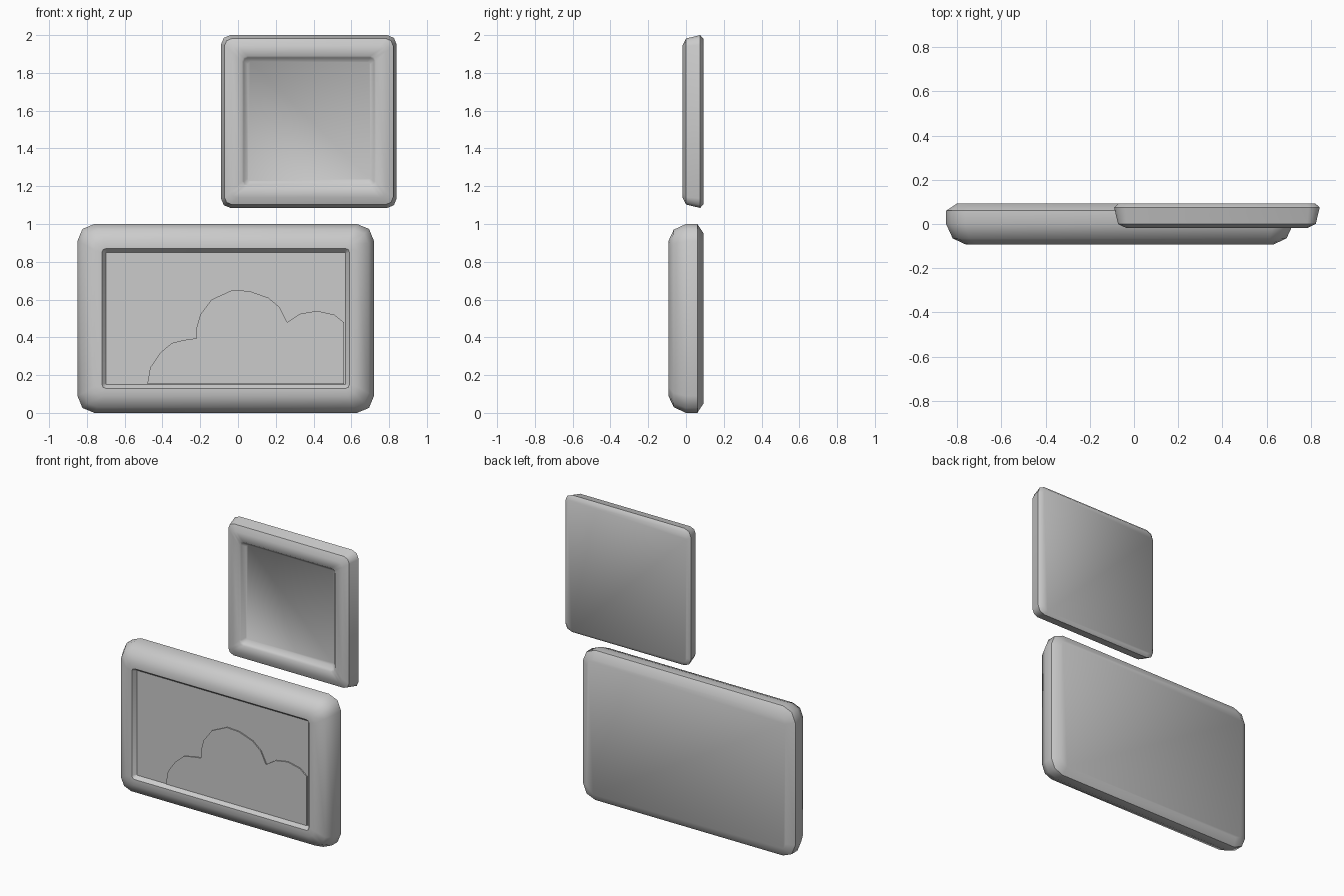
import bpy
import bmesh
from math import cos, sin, pi, radians

cube = bpy.data.objects.get("Cube")
if cube:
    bpy.data.objects.remove(cube, do_unlink=True)

GREY = (0.6, 0.6, 0.6, 1)
grey = bpy.data.materials.new("plain_grey")
grey.use_nodes = True
grey.diffuse_color = GREY
grey.node_tree.nodes["Principled BSDF"].inputs["Base Color"].default_value = GREY


def rounded_ring(bm, box, inset, radius, y, steps=2):
    """Ring of vertices round a rectangle in the xz plane."""
    x0, x1, z0, z1 = box
    cx, cz = (x0 + x1) / 2, (z0 + z1) / 2
    half_x, half_z = (x1 - x0) / 2 - inset - radius, (z1 - z0) / 2 - inset - radius
    ring = []
    for corner, (sx, sz) in enumerate([(1, 1), (-1, 1), (-1, -1), (1, -1)]):
        for i in range(steps + 1):
            a = (corner + i / steps) * pi / 2
            ring.append(bm.verts.new((cx + sx * half_x + radius * cos(a), y,
                                      cz + sz * half_z + radius * sin(a))))
    return ring


def finish(bm, name, smooth=True):
    bmesh.ops.recalc_face_normals(bm, faces=bm.faces[:])
    mesh = bpy.data.meshes.new(name)
    bm.to_mesh(mesh)
    bm.free()
    mesh.materials.append(grey)
    obj = bpy.data.objects.new(name, mesh)
    bpy.context.collection.objects.link(obj)
    if smooth:
        bpy.ops.object.select_all(action="DESELECT")
        obj.select_set(True)
        bpy.context.view_layer.objects.active = obj
        bpy.ops.object.shade_smooth_by_angle(angle=radians(50))
    return obj


def make_frame(name, box, profile):
    """Loft the moulding from back to opening; profile is (inset, radius, y)."""
    bm = bmesh.new()
    rings = [rounded_ring(bm, box, *p) for p in profile]
    for a, b in zip(rings, rings[1:]):
        for i in range(len(a)):
            j = (i + 1) % len(a)
            bm.faces.new((a[i], a[j], b[j], b[i]))
    bm.faces.new(rings[0])
    # the recessed panel closes the opening
    bm.faces.new(rings[-1])
    return finish(bm, name)


def make_plate(name, outline, back, front):
    bm = bmesh.new()
    face = bm.faces.new([bm.verts.new((x, back, z)) for x, z in outline])
    moved = bmesh.ops.extrude_face_region(bm, geom=[face])["geom"]
    verts = [v for v in moved if isinstance(v, bmesh.types.BMVert)]
    bmesh.ops.translate(bm, vec=(0, front - back, 0), verts=verts)
    return finish(bm, name, smooth=False)


# wide lower frame with a shallow panel
make_frame("large_frame", (-0.85, 0.72, 0, 1), [
    (0.05, 0.05, 0.093), (0, 0.09, 0.06), (0, 0.09, 0), (0.03, 0.075, -0.065),
    (0.09, 0.05, -0.093), (0.13, 0.02, -0.093), (0.15, 0.005, -0.068)])

# smaller square upper frame with a deeper panel
make_frame("small_frame", (-0.09, 0.84, 1.085, 2), [
    (0.02, 0.04, 0.093), (0, 0.05, 0.075), (0.018, 0.04, 0), (0.055, 0.03, -0.018),
    (0.11, 0.03, -0.018), (0.12, 0.02, -0.008), (0.14, 0.015, 0.015)])

# cloud cut-out: three overlapping lobes running off the right of the panel
cloud = [(-0.48, 0.152), (-0.465, 0.24), (-0.41, 0.32), (-0.35, 0.37), (-0.29, 0.385),
         (-0.22, 0.395), (-0.22, 0.45), (-0.2, 0.52), (-0.14, 0.6), (-0.03, 0.65),
         (0.06, 0.645), (0.16, 0.61), (0.22, 0.56), (0.26, 0.48), (0.33, 0.525),
         (0.42, 0.54), (0.51, 0.52), (0.56, 0.48), (0.56, 0.152)]
make_plate("cloud_plate", cloud, -0.068, -0.076)
